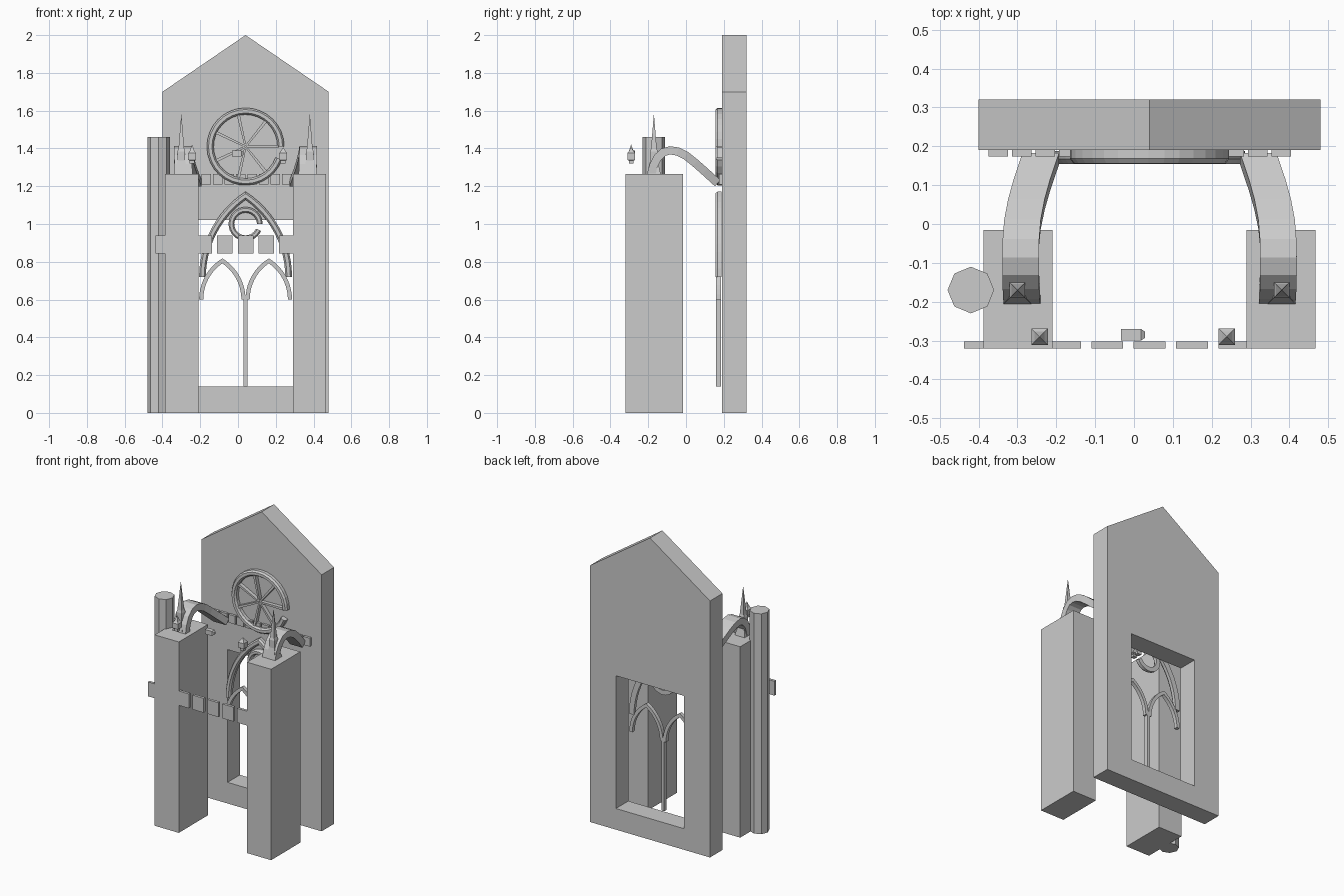
import bpy, bmesh
from math import sin, cos, pi, radians, sqrt
from mathutils import Vector

if "Cube" in bpy.data.objects:
    bpy.data.objects.remove(bpy.data.objects["Cube"])

CX = 0.04  # symmetry axis of the facade


def make(name, verts, faces):
    me = bpy.data.meshes.new(name)
    me.from_pydata([tuple(v) for v in verts], [], faces)
    bm = bmesh.new()
    bm.from_mesh(me)
    bmesh.ops.recalc_face_normals(bm, faces=bm.faces)
    bm.to_mesh(me)
    bm.free()
    ob = bpy.data.objects.new(name, me)
    bpy.context.collection.objects.link(ob)
    return ob


def loft(name, rings):
    n = len(rings[0])
    verts = [v for r in rings for v in r]
    faces = [(i*n+j, i*n+(j+1) % n, (i+1)*n+(j+1) % n, (i+1)*n+j)
             for i in range(len(rings)-1) for j in range(n)]
    faces += [tuple(range(n)), tuple(range((len(rings)-1)*n, len(rings)*n))]
    return make(name, verts, faces)


def box(name, x0, x1, y0, y1, z0, z1):
    return loft(name, [[(x0, y0, z), (x1, y0, z), (x1, y1, z), (x0, y1, z)] for z in (z0, z1)])


def stack(name, x, y, levels):
    # square tower from (half width, z) pairs
    return loft(name, [[(x-h, y-h, z), (x+h, y-h, z), (x+h, y+h, z), (x-h, y+h, z)]
                       for h, z in levels])


def sweep(name, path, section, axis=None):
    # section points are (across, along axis); across stays square to the path
    path = [Vector(p) for p in path]
    axis = Vector(axis)
    rings = []
    for i, p in enumerate(path):
        t = (path[min(i+1, len(path)-1)] - path[max(i-1, 0)]).normalized()
        a = t.cross(axis).normalized()
        rings.append([p + a*u + axis*v for u, v in section])
    return loft(name, rings)


def moulding(w, y0, y1):
    # stepped six-sided section, across width w, depth y0..y1
    return [(-w/2, y1), (-w/2, y0+0.012), (-w/4, y0), (w/4, y0), (w/2, y0+0.012), (w/2, y1)]


def pointed_arch(name, x, half, z0, rise, section, n=10):
    # two arcs meeting at the apex, mitred on the centre line
    R = (half*half + rise*rise) / (2*half)
    rings = []
    for i in range(n+1):
        ring = []
        for u, v in section:
            r = R + u
            end = math_acos((R-half)/r)
            a = end*i/n
            ring.append((x + R-half - r*cos(a), v, z0 + r*sin(a)))
        rings.append(ring)
    rings += [[(2*x-p[0], p[1], p[2]) for p in r] for r in reversed(rings[:-1])]
    return loft(name, rings)


def math_acos(c):
    from math import acos
    return acos(max(-1, min(1, c)))


# gabled wall with a rectangular opening
outer = [(-.40, 0), (.48, 0), (.48, 1.7), (CX, 2), (-.40, 1.7)]
hole = [(-.21, .14), (.29, .14), (.29, 1.02), (-.21, 1.02)]
pts = outer + hole
N = len(pts)
verts = [(x, y, z) for y in (.19, .32) for x, z in pts]
flat = [(0, 1, 6, 5), (1, 2, 7, 6), (2, 3, 8, 7), (3, 4, 8), (4, 0, 5, 8)]
faces = flat + [tuple(i+N for i in f) for f in flat]
faces += [(i, (i+1) % 5, (i+1) % 5+N, i+N) for i in range(5)]
faces += [(5+i, 5+(i+1) % 4, 5+(i+1) % 4+N, 5+i+N) for i in range(4)]
make("gable_wall", verts, faces)

# octagonal stair turret
loft("octagonal_turret", [[(-.42+.06*cos(k*pi/4), -.17+.06*sin(k*pi/4), z) for k in range(8)]
                          for z in (0, 1.46)])

# piers, flying buttresses and spires on both sides
arc = [(-.288, -.185, 1.255), (-.290, -.172, 1.31), (-.291, -.15, 1.352), (-.292, -.12, 1.38),
       (-.292, -.085, 1.39), (-.291, -.045, 1.384), (-.287, 0, 1.362), (-.277, .05, 1.322),
       (-.263, .10, 1.278), (-.240, .168, 1.216)]
w, t = .047, .022
for side, s in (("left", 1), ("right", -1)):
    def mx(x):
        return x if s > 0 else 2*CX - x
    a, b = sorted((mx(-.387), mx(-.21)))
    box(side + "_pier", a, b, -.32, -.015, 0, 1.265)
    sweep(side + "_flying_buttress", [(mx(x), y, z) for x, y, z in arc],
          [(-t, -w), (t, -w), (t, w), (-t, w)], (1, 0, 0))
    stack(side + "_spire", mx(-.30), -.17,
          [(.036, 1.265), (.02, 1.335), (.02, 1.385), (.015, 1.40), (.0005, 1.58)])

# frieze blocks between the piers
for k in range(-4, 4):
    x = CX + .109*k
    box("frieze_block", x-.041, x+.041, -.32, -.302, .845, .94)

# cornice blocks on the wall
for k in range(13):
    x = -.35 + .0608*k
    box("cornice_block", x-.025, x+.025, .174, .192, 1.21, 1.265)

# small pinnacles above the frieze
for x, top in ((-.243, 1.42), (.239, 1.405)):
    stack("small_pinnacle", x, -.29, [(.013, 1.32), (.013, 1.335), (.021, 1.34), (.021, 1.375),
                                      (.013, 1.385), (.0005, top)])
loft("water_spout", [[(x, -.285-h, 1.373-h), (x, -.285+h, 1.373-h),
                      (x, -.285+h, 1.373+h), (x, -.285-h, 1.373+h)]
                     for x, h in ((-.033, .015), (.018, .015), (.028, .008))])


# open rings of the tracery
def open_ring(name, z, r, section, gap, n=30):
    loft(name, [[(CX+(r+u)*cos(a), v, z+(r+u)*sin(a)) for u, v in section]
                for a in (radians((360-gap)*i/n) for i in range(n+1))])


open_ring("rose_window_ring", 1.41, .187, moulding(.036, .156, .192), 20)
open_ring("oculus_ring", 1.0, .075, moulding(.03, .158, .188), 24)

# rose window spokes
for k in range(7):
    a = 2*pi*k/7
    d, p = Vector((cos(a), 0, sin(a))), Vector((-sin(a), 0, cos(a)))
    c = Vector((CX, 0, 1.41))
    loft("rose_spoke", [[c + d*r + p*q + Vector((0, y, 0))
                         for q, y in ((-h, .165), (h, .165), (h, .192), (-h, .192))]
                        for r, h in ((.005, .005), (.175, .008))])

# window tracery: great arch, two lancets, mullion
pointed_arch("great_arch", CX, .228, .72, .43, moulding(.036, .155, .188), 12)
for x in (-.083, .163):
    pointed_arch("lancet_arch", x, .112, .60, .205,
                 [(-.011, .16), (.011, .16), (.011, .185), (-.011, .185)])
box("mullion", .03, .05, .16, .185, .14, .625)
